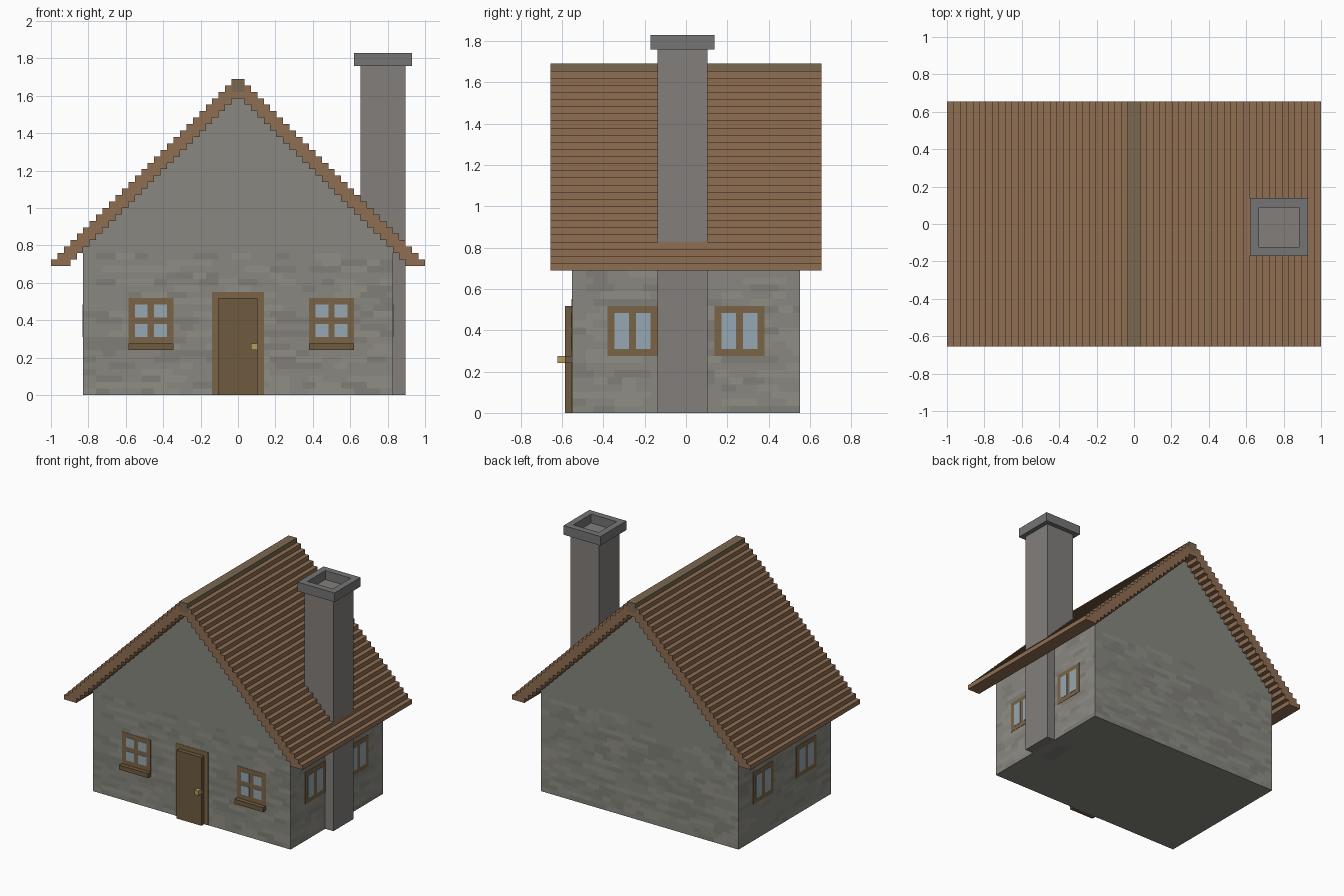
import bpy, bmesh, random
from mathutils import Matrix, Vector

if "Cube" in bpy.data.objects:
    bpy.data.objects.remove(bpy.data.objects["Cube"])

U = 2 / 58          # one block of the stepped model
random.seed(4)


def material(name, r, g, b):
    m = bpy.data.materials.new(name)
    m.diffuse_color = [((c / 255 + 0.055) / 1.055) ** 2.4 for c in (r, g, b)] + [1]
    m.use_nodes = True
    m.node_tree.nodes["Principled BSDF"].inputs["Base Color"].default_value = m.diffuse_color
    return m


STONE = [material("stone_mid", 136, 135, 128), material("stone_light", 143, 142, 134),
         material("stone_dark", 128, 127, 120)]
TILE = material("roof_tile", 143, 110, 82)
RIDGE = material("ridge_tile", 122, 104, 80)
CHIM = material("chimney_stone", 130, 126, 123)
CAP = material("cap_stone", 117, 117, 117)
FRAME = material("frame_wood", 122, 100, 70)
DOOR = material("door_wood", 110, 91, 64)
GLASS = material("glass", 150, 168, 178)
BRASS = material("brass", 178, 160, 96)


def finish(name, bm, *mats):
    """Scale block units to scene units and link the object."""
    bm.transform(Matrix.Scale(U, 4))
    me = bpy.data.meshes.new(name)
    bm.to_mesh(me)
    bm.free()
    for m in mats:
        me.materials.append(m)
    ob = bpy.data.objects.new(name, me)
    bpy.context.collection.objects.link(ob)
    return ob


def add_box(bm, lo, hi):
    lo, hi = Vector(lo), Vector(hi)
    mat = Matrix.Translation((lo + hi) / 2) @ Matrix.Diagonal((*(hi - lo), 1))
    bmesh.ops.create_cube(bm, size=1, matrix=mat)


def box(name, lo, hi, mat):
    bm = bmesh.new()
    add_box(bm, lo, hi)
    return finish(name, bm, mat)


def roof_under(x):
    """Underside height of the roof column starting at x (x >= 0)."""
    return max(20, 46 - x)


# Stone walls: rows of bricks up to the eaves, plain gables above
bm = bmesh.new()


def quad(pts, tone=0):
    bm.faces.new([bm.verts.new(p) for p in pts]).material_index = tone


def brick_wall(half, rows, place):
    for z in range(rows):
        a = -half
        while a < half:
            b = min(half, a + random.choice((2, 3, 4)))
            quad([place(a, z), place(b, z), place(b, z + 1), place(a, z + 1)],
                 random.choice((0, 0, 1, 2)))
            a = b


for s in (-1, 1):
    brick_wall(24, 22, lambda a, z: (-s * a, s * 16, z))
    brick_wall(16, 23, lambda a, z: (s * 24, s * a, z))
    for c in range(-24, 24):
        top = roof_under(c if c >= 0 else -c - 1)
        a, b = (c, c + 1) if s < 0 else (c + 1, c)
        quad([(a, s * 16, 22), (b, s * 16, 22), (b, s * 16, top), (a, s * 16, top)])
quad([(-24, -16, 0), (-24, 16, 0), (24, 16, 0), (24, -16, 0)])
bmesh.ops.remove_doubles(bm, verts=bm.verts[:], dist=0.001)
finish("walls", bm, *STONE)

# Stepped roof: one staircase profile extruded along y
upper, lower = [], []
for c in range(1, 29):
    upper += [(c, 49 - c), (c + 1, 49 - c)]
for c in range(0, 27):
    lower += [(c, roof_under(c)), (c + 1, roof_under(c))]
right = [(1, 47)] + upper + [(29, 20)] + lower[::-1]
right = [p for p in right if p[0] > 0]
profile = right + [(0, 46)] + [(-x, z) for x, z in right[::-1]]
bm = bmesh.new()
face = bm.faces.new([bm.verts.new((x, -19, z)) for x, z in profile])
ext = bmesh.ops.extrude_face_region(bm, geom=[face])["geom"]
bmesh.ops.translate(bm, verts=[g for g in ext if isinstance(g, bmesh.types.BMVert)],
                    vec=(0, 38, 0))
bmesh.ops.remove_doubles(bm, verts=bm.verts[:], dist=0.001)
bmesh.ops.recalc_face_normals(bm, faces=bm.faces[:])
finish("roof", bm, TILE)
box("roof_ridge", (-1, -19, 47), (1, 19, 49), RIDGE)

# Chimney with a hollow cap
box("chimney", (19, -4, 0), (26, 3, 51), CHIM)
bm = bmesh.new()
add_box(bm, (18, -5, 51), (27, 4, 53))
bm.normal_update()
top = max(bm.faces, key=lambda f: f.calc_center_median().z)
bmesh.ops.inset_region(bm, faces=[top], thickness=2)
floor = bmesh.ops.extrude_discrete_faces(bm, faces=[top])["faces"][0]
bmesh.ops.translate(bm, verts=floor.verts[:], vec=(0, 0, -1.95))
floor.material_index = 1
finish("chimney_cap", bm, CAP, CHIM)

# Door
E = 0.06            # tiny lift of flush trim above the wall
box("door_frame", (-4, -16 - E, 0), (4, -16, 16), FRAME)
box("door", (-3, -17, 0), (3, -16, 15), DOOR)
box("door_knob", (2, -18, 7), (3, -17, 8), BRASS)


def window(name, start, place, pane_rows):
    """Flush frame with panes; place(a, depth, z) maps to the wall."""
    def slab(bm, a0, a1, z0, z1, d):
        p, q = place(a0, 0, z0), place(a1, d, z1)
        add_box(bm, [min(v) for v in zip(p, q)], [max(v) for v in zip(p, q)])
    bm = bmesh.new()
    slab(bm, start, start + 7, 8, 15, E)
    finish(name + "_frame", bm, FRAME)
    bm = bmesh.new()
    for a in (1, 4):
        for z0, z1 in pane_rows:
            slab(bm, start + a, start + a + 2, z0, z1, 2 * E)
    finish(name + "_panes", bm, GLASS)


# Front windows with sills
for side, x in (("left", -17), ("right", 11)):
    window(f"front_{side}_window", x, lambda a, d, z: (a, -16 - d, z), ((9, 11), (12, 14)))
    box(f"front_{side}_sill", (x, -17, 7), (x + 7, -16, 8), DOOR)

# Side windows on both long walls
for side, s in (("left", -1), ("right", 1)):
    for end, y in (("front", -11), ("back", 4)):
        window(f"{side}_{end}_window", y, lambda a, d, z: (s * (24 + d), a, z), ((9, 14),))
